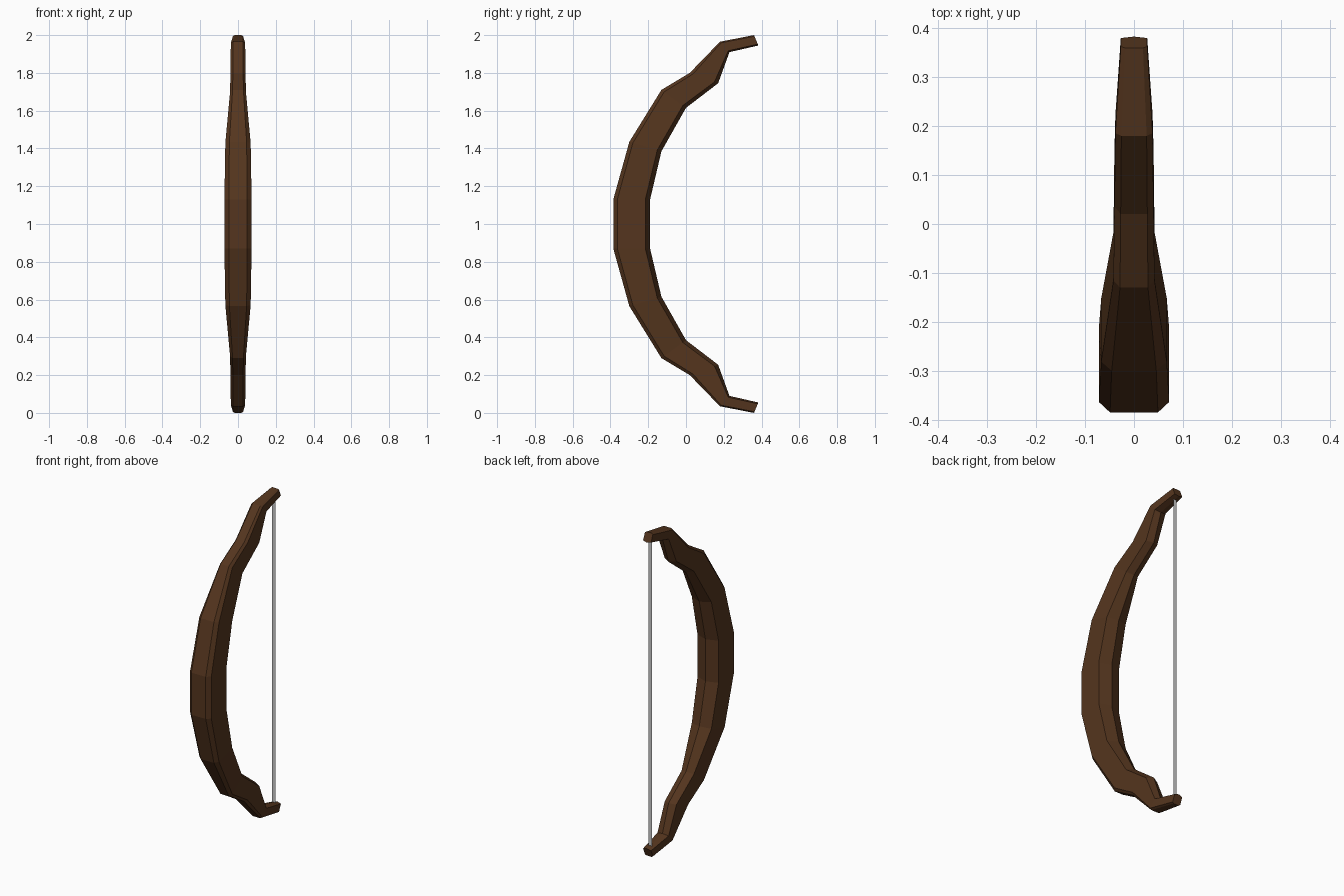
import bpy, bmesh
from mathutils import Vector

if "Cube" in bpy.data.objects:
    bpy.data.objects.remove(bpy.data.objects["Cube"])

# Upper limb stations: outer edge (y, z), inner edge (y, z), half width
STATIONS = [
    ((-0.385, 1.13), (-0.19, 1.13), 0.072),
    ((-0.30, 1.435), (-0.13, 1.385), 0.067),
    ((-0.13, 1.71), (0.0, 1.615), 0.042),
    ((0.02, 1.80), (0.17, 1.745), 0.040),
    ((0.18, 1.965), (0.23, 1.91), 0.038),
    ((0.36, 2.0), (0.383, 1.945), 0.027),
]
# Cross-section: (fraction of half width, fraction from outer to inner edge)
SECTION = [(-0.68, 0), (0.68, 0), (1, 0.11), (1, 0.87),
           (0, 1), (-1, 0.87), (-1, 0.11)]


def make_object(name, bm):
    mesh = bpy.data.meshes.new(name)
    bm.to_mesh(mesh)
    bm.free()
    obj = bpy.data.objects.new(name, mesh)
    bpy.context.collection.objects.link(obj)
    return obj


# Bow limbs: one lofted body, lower half mirrored about z = 1
mirrored = [((o[0], 2 - o[1]), (i[0], 2 - i[1]), w)
            for o, i, w in reversed(STATIONS)]
bm = bmesh.new()
rings = []
for outer, inner, w in mirrored + STATIONS:
    a, b = Vector((0, *outer)), Vector((0, *inner))
    rings.append([bm.verts.new(a.lerp(b, t) + Vector((u * w, 0, 0)))
                  for u, t in SECTION])
n = len(SECTION)
for r, s in zip(rings, rings[1:]):
    for k in range(n):
        m = (k + 1) % n
        bm.faces.new((r[k], r[m], s[m], s[k]))
bm.faces.new(rings[0])
bm.faces.new(rings[-1])
bmesh.ops.recalc_face_normals(bm, faces=bm.faces)
bow = make_object("bow_limbs", bm)
wood = bpy.data.materials.new("dark_wood")
wood.diffuse_color = (0.09, 0.036, 0.013, 1)
wood.use_nodes = True
wood.node_tree.nodes["Principled BSDF"].inputs["Base Color"].default_value = wood.diffuse_color
bow.data.materials.append(wood)

# Bowstring: a flat strip between the tips
bm = bmesh.new()
bm.faces.new([bm.verts.new((x, 0.35, z)) for x, z in
              ((-0.012, 0.05), (-0.012, 1.95), (0.012, 1.95), (0.012, 0.05))])
make_object("bowstring", bm)
